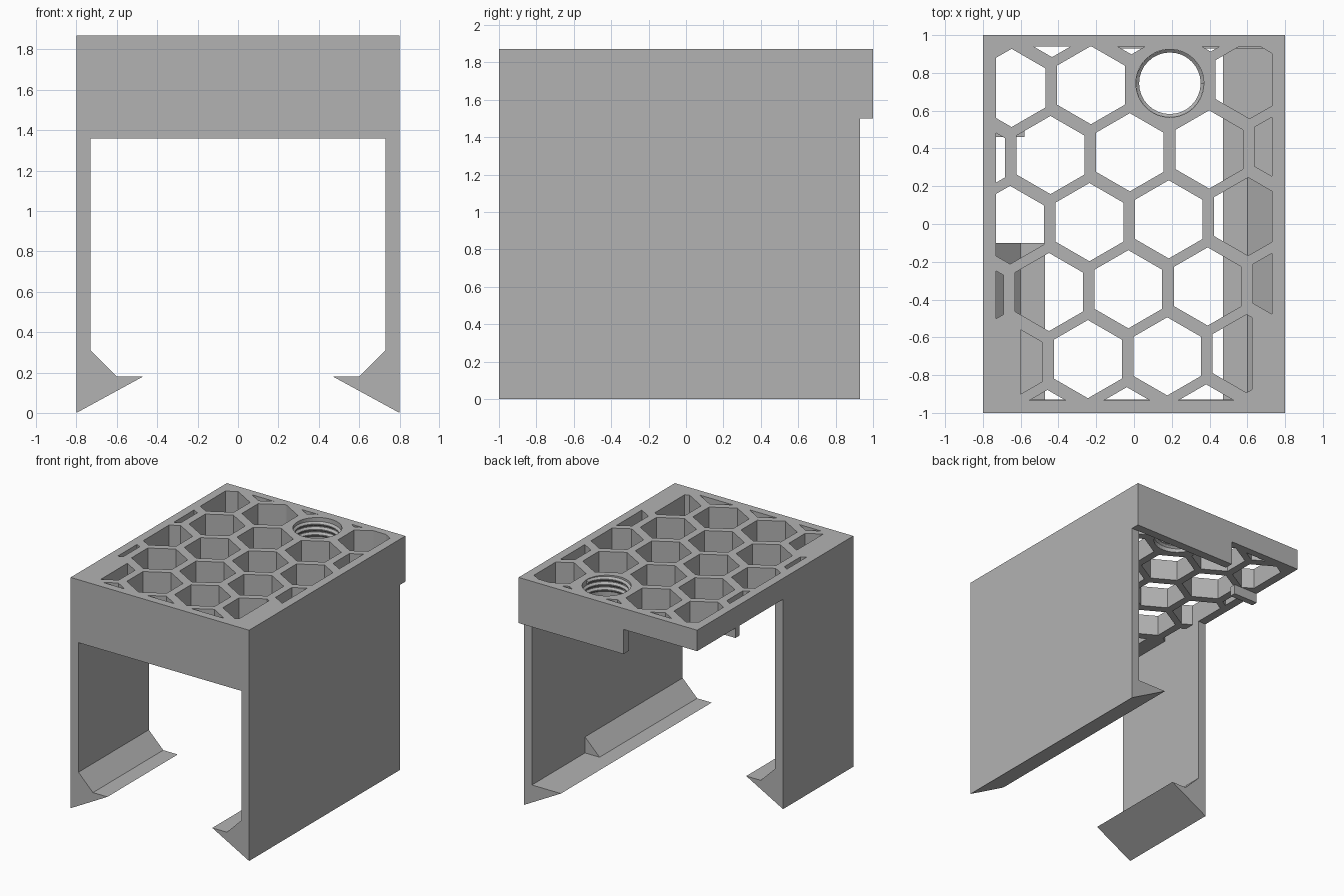
import bpy, bmesh, math

if "Cube" in bpy.data.objects:
    bpy.data.objects.remove(bpy.data.objects["Cube"])

grey = bpy.data.materials.new("plain grey")
grey.diffuse_color = (0.45, 0.45, 0.45, 1)
grey.use_nodes = True
grey.node_tree.nodes["Principled BSDF"].inputs["Base Color"].default_value = grey.diffuse_color

TOP, PLATE = 1.87, 0.17          # overall height, top plate thickness
LOW = TOP - PLATE                # underside of the top plate
HOLE = (0.19, 0.745)             # threaded hole centre
MAJOR, MINOR = 0.18, 0.163       # thread radii


def finish(name, bm):
    bmesh.ops.recalc_face_normals(bm, faces=bm.faces)
    me = bpy.data.meshes.new(name)
    bm.to_mesh(me)
    bm.free()
    me.materials.append(grey)
    ob = bpy.data.objects.new(name, me)
    bpy.context.collection.objects.link(ob)
    return ob


def prism(name, profile, y0, y1):
    """Extrude an (x, z) profile along y."""
    bm = bmesh.new()
    a = [bm.verts.new((x, y0, z)) for x, z in profile]
    b = [bm.verts.new((x, y1, z)) for x, z in profile]
    bm.faces.new(a)
    bm.faces.new(b)
    n = len(a)
    for i in range(n):
        bm.faces.new((a[i], a[(i + 1) % n], b[(i + 1) % n], b[i]))
    return finish(name, bm)


def box(name, x0, x1, y0, y1, z0, z1):
    return prism(name, [(x0, z0), (x1, z0), (x1, z1), (x0, z1)], y0, y1)


def clip(poly, axis, limit, sign):
    """Keep the part of a polygon where sign * coordinate <= sign * limit."""
    out = []
    for p, q in zip(poly, poly[1:] + poly[:1]):
        dp, dq = sign * (p[axis] - limit), sign * (q[axis] - limit)
        if dp <= 0:
            out.append(p)
        if dp * dq < 0:
            t = dp / (dp - dq)
            out.append((p[0] + t * (q[0] - p[0]), p[1] + t * (q[1] - p[1])))
    return out


# Honeycomb top plate: outline with clipped hexagon holes and one round hole
loops = [[(-0.8, -1), (0.8, -1), (0.8, 1), (-0.8, 1)]]
for j in range(-1, 6):
    for i in range(-3, 5):
        if (i, j) == (1, 0):
            continue
        cx = -0.228 + 0.42 * i - 0.21 * (j % 2) - 0.004 * j
        cy = 0.735 - 0.3625 * j + 0.035 * (cx + 0.23)
        hexagon = [(cx + 0.207 * math.sin(k * math.pi / 3),
                    cy + 0.207 * math.cos(k * math.pi / 3)) for k in range(6)]
        # solid front corners narrow the open area of the front row
        left, right = (-0.6, 0.625) if j >= 4 else (-0.73, 0.73)
        for axis, limit, sign in ((0, left, -1), (0, right, 1), (1, -0.935, -1), (1, 0.94, 1)):
            hexagon = clip(hexagon, axis, limit, sign) if hexagon else []
        if len(hexagon) > 2:
            loops.append(hexagon)
loops.append([(HOLE[0] + MAJOR * math.cos(k * math.pi / 24),
               HOLE[1] + MAJOR * math.sin(k * math.pi / 24)) for k in range(48)])

cu = bpy.data.curves.new("top_plate", 'CURVE')
cu.dimensions = '2D'
cu.fill_mode = 'BOTH'
cu.extrude = PLATE / 2
for loop in loops:
    sp = cu.splines.new('POLY')
    sp.points.add(len(loop) - 1)
    for pt, (x, y) in zip(sp.points, loop):
        pt.co = (x, y, 0, 1)
    sp.use_cyclic_u = True
tmp = bpy.data.objects.new("plate_outline", cu)
bpy.context.collection.objects.link(tmp)
bpy.context.view_layer.update()
bm = bmesh.new()
bm.from_mesh(tmp.to_mesh())
tmp.to_mesh_clear()
bpy.data.objects.remove(tmp)
bmesh.ops.remove_doubles(bm, verts=bm.verts, dist=1e-5)
bmesh.ops.translate(bm, verts=bm.verts, vec=(0, 0, LOW + PLATE / 2))
for f in bm.faces:
    f.smooth = False
finish("top_plate", bm)

# Helical thread ridge inside the round hole
bm = bmesh.new()
steps, turns, pitch = 32, 3, 0.043
prev = None
for k in range(steps * turns + 1):
    a = 2 * math.pi * k / steps
    z = LOW + 0.002 + pitch * k / steps
    ring = [bm.verts.new((HOLE[0] + r * math.cos(a), HOLE[1] + r * math.sin(a), z + dz))
            for r, dz in ((MAJOR, 0), (MINOR, 0.014), (MINOR, 0.022), (MAJOR, 0.036))]
    if prev:
        for m in range(4):
            n = (m + 1) % 4
            bm.faces.new((prev[m], prev[n], ring[n], ring[m]))
    else:
        bm.faces.new(ring)
    prev = ring
bm.faces.new(prev)
finish("hole_thread", bm)

# Side walls, the left one shorter than the right
box("left_wall", -0.8, -0.73, -1, -0.1, 0.18, LOW)
box("right_wall", 0.73, 0.8, -1, 0.93, 0.18, LOW)

# Hooked clips along the wall bottoms, with sloped fillets above
for name, s, end, slope_end in (("left", -1, -0.1, -0.1), ("right", 1, 0.93, 0.25)):
    prism(name + "_clip", [(s * 0.8, 0), (s * 0.8, 0.18), (s * 0.47, 0.18)], -1, end)
    prism(name + "_clip_fillet", [(s * 0.73, 0.18), (s * 0.6, 0.18), (s * 0.73, 0.31)],
          -1, slope_end)

# Front apron, back lip and small stop rib under the plate
box("front_apron", -0.73, 0.73, -1, -0.93, 1.36, LOW)
box("back_lip", -0.14, 0.8, 0.93, 1, 1.5, LOW)
box("stop_rib", -0.8, -0.58, 0.46, 0.51, 1.62, LOW)
